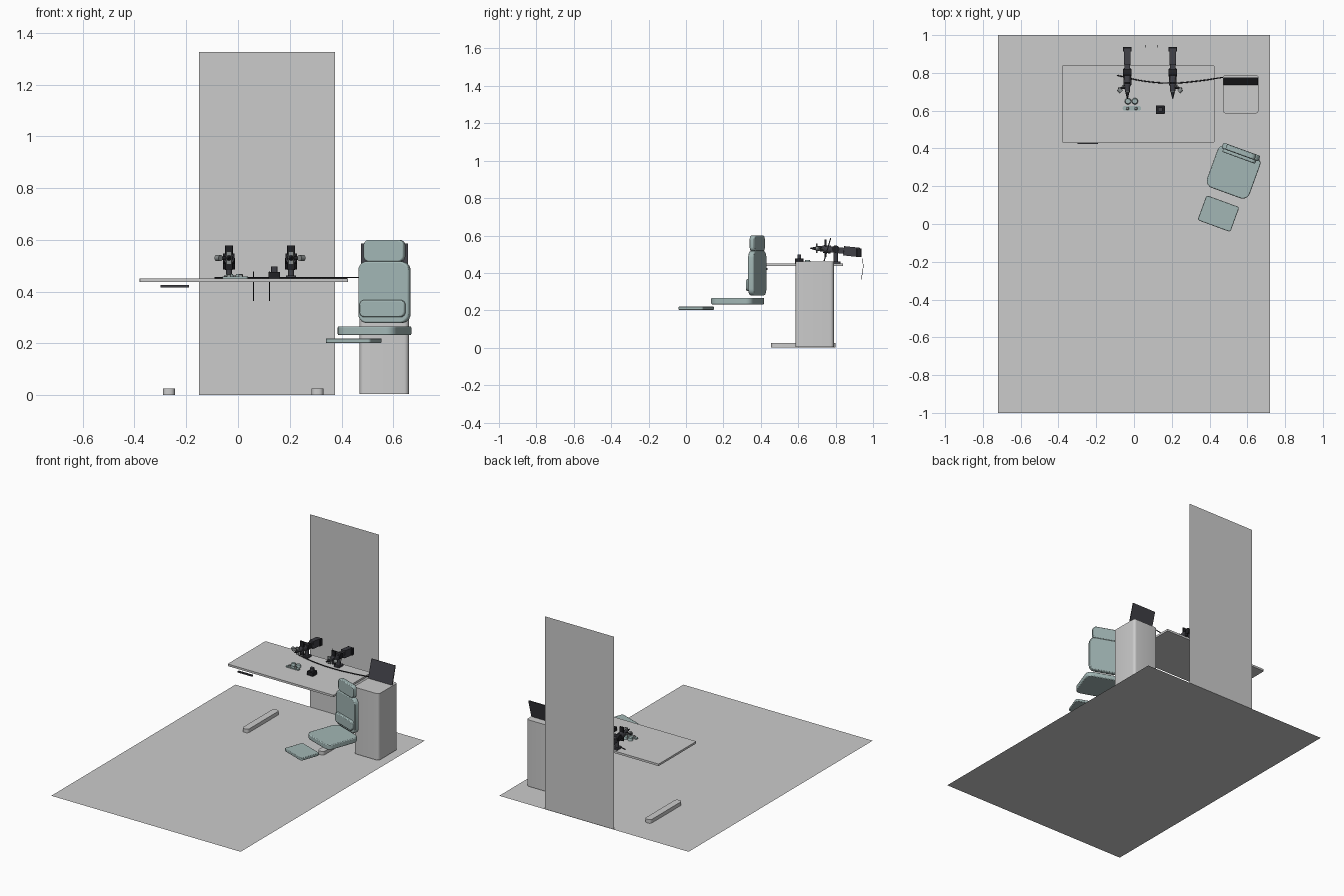
import bpy, bmesh, math
from mathutils import Vector, Matrix

cube = bpy.data.objects.get("Cube")
if cube:
    bpy.data.objects.remove(cube, do_unlink=True)


def material(name, rgb):
    m = bpy.data.materials.new(name)
    m.use_nodes = True
    m.diffuse_color = (*rgb, 1)
    m.node_tree.nodes["Principled BSDF"].inputs["Base Color"].default_value = (*rgb, 1)
    return m


GREY = material("light grey", (0.6, 0.6, 0.6))
TEAL = material("grey teal", (0.36, 0.47, 0.46))
DARK = material("charcoal", (0.05, 0.05, 0.06))
BLACK = material("black", (0.015, 0.015, 0.018))
STEEL = material("mid grey", (0.25, 0.27, 0.27))


def finish(name, bm, mat, matrix=Matrix(), smooth=False):
    bmesh.ops.recalc_face_normals(bm, faces=bm.faces[:])
    me = bpy.data.meshes.new(name)
    bm.to_mesh(me)
    bm.free()
    me.materials.append(mat)
    ob = bpy.data.objects.new(name, me)
    bpy.context.collection.objects.link(ob)
    ob.matrix_world = matrix
    if smooth:
        bpy.ops.object.select_all(action='DESELECT')
        ob.select_set(True)
        bpy.context.view_layer.objects.active = ob
        bpy.ops.object.shade_smooth_by_angle(angle=math.radians(35))
    return ob


def slab(name, w, h, d, r, mat, matrix, upright=False, edge=0.0):
    """Rounded rectangle w x h extruded by d; upright turns the profile into the xz plane."""
    bm = bmesh.new()
    ring = []
    steps = 5 if r > 0 else 0
    for q, (sx, sy) in enumerate(((1, 1), (-1, 1), (-1, -1), (1, -1))):
        for k in range(steps + 1):
            a = math.radians(90 * q + (90 * k / steps if steps else 0))
            ring.append(bm.verts.new((sx * (w / 2 - r) + r * math.cos(a),
                                      sy * (h / 2 - r) + r * math.sin(a), -d / 2)))
    face = bm.faces.new(ring)
    out = bmesh.ops.extrude_face_region(bm, geom=[face])
    bmesh.ops.translate(bm, vec=(0, 0, d),
                        verts=[v for v in out["geom"] if isinstance(v, bmesh.types.BMVert)])
    if upright:
        bmesh.ops.rotate(bm, verts=bm.verts[:], matrix=Matrix.Rotation(math.pi / 2, 3, 'X'))
    ob = finish(name, bm, mat, matrix, smooth=r > 0)
    if edge:
        b = ob.modifiers.new("soft edge", 'BEVEL')
        b.width, b.segments, b.limit_method = edge, 2, 'ANGLE'
        b.angle_limit = math.radians(50)
    return ob


def at(x, y, z):
    return Matrix.Translation((x, y, z))


def box(name, lo, hi, mat, r=0.0):
    s = [b - a for a, b in zip(lo, hi)]
    c = [(a + b) / 2 for a, b in zip(lo, hi)]
    return slab(name, s[0], s[1], s[2], r, mat, at(*c))


def rod(name, a, b, r1, r2, mat, sides=16):
    a, b = Vector(a), Vector(b)
    bm = bmesh.new()
    bmesh.ops.create_cone(bm, cap_ends=True, segments=sides, radius1=r1, radius2=r2,
                          depth=(b - a).length)
    rot = (b - a).to_track_quat('Z', 'Y').to_matrix().to_4x4()
    return finish(name, bm, mat, at(*((a + b) / 2)) @ rot, smooth=True)


def cable(name, pts, r, mat=BLACK):
    cu = bpy.data.curves.new(name, 'CURVE')
    cu.dimensions = '3D'
    cu.bevel_depth, cu.bevel_resolution, cu.resolution_u = r, 1, 8
    sp = cu.splines.new('BEZIER')
    sp.bezier_points.add(len(pts) - 1)
    for p, co in zip(sp.bezier_points, pts):
        p.co = co
        p.handle_left_type = p.handle_right_type = 'AUTO'
    cu.materials.append(mat)
    ob = bpy.data.objects.new(name, cu)
    bpy.context.collection.objects.link(ob)


def sheet(name, corners, mat):
    bm = bmesh.new()
    bm.faces.new([bm.verts.new(c) for c in corners])
    me = finish(name, bm, mat)
    return me


# Room: floor and back panel
sheet("floor", [(-0.72, -1, 0), (0.72, -1, 0), (0.72, 1, 0), (-0.72, 1, 0)], GREY)
sheet("back_panel", [(-0.15, 0.997, 0), (0.375, 0.997, 0),
                     (0.375, 0.997, 1.325), (-0.15, 0.997, 1.325)], GREY)

# Table top, floor feet and the control strip under the front edge
box("table_top", (-0.38, 0.43, 0.437), (0.425, 0.84, 0.451), GREY, 0.004)
for side, x in (("right", -0.267), ("left", 0.307)):
    box(f"table_foot_{side}", (x - 0.023, 0.455, 0.001), (x + 0.023, 0.80, 0.026), GREY, 0.018)
box("control_strip", (-0.30, 0.424, 0.416), (-0.19, 0.436, 0.425), DARK)

# Cabinet with a tilted screen
box("cabinet", (0.47, 0.585, 0.005), (0.66, 0.79, 0.462), GREY, 0.018)
tilt = Matrix.Rotation(-math.atan2(0.035, 0.122), 4, 'X')
slab("screen", 0.182, 0.127, 0.006, 0.003, DARK, at(0.566, 0.756, 0.525) @ tilt, upright=True)

# Chair, turned towards the table
chair = at(0.447, 0.055, 0) @ Matrix.Rotation(math.radians(-20), 4, 'Z')
slab("footrest", 0.185, 0.14, 0.018, 0.012, TEAL, chair @ at(0, 0, 0.211), edge=0.003)
slab("seat", 0.24, 0.238, 0.034, 0.04, TEAL, chair @ at(0, 0.235, 0.249), edge=0.005)
slab("backrest", 0.208, 0.238, 0.032, 0.035, TEAL, chair @ at(0, 0.347, 0.398), True, 0.006)
slab("lumbar_pad", 0.185, 0.066, 0.022, 0.02, TEAL, chair @ at(0, 0.325, 0.335), True, 0.005)
slab("headrest", 0.165, 0.084, 0.03, 0.022, TEAL, chair @ at(0, 0.347, 0.558), True, 0.005)

# Two mirrored instrument arms on the table
for side, xc, s in (("right", -0.035, -1), ("left", 0.205, 1)):
    def part(n):
        return f"arm_{side}_{n}"

    def abox(n, w, y0, y1, z0, z1, mat=DARK):
        box(part(n), (xc - w / 2, y0, z0), (xc + w / 2, y1, z1), mat, 0.004)

    def arod(n, a, b, r1, r2, mat=DARK):
        rod(part(n), (xc + s * a[0], a[1], a[2]), (xc + s * b[0], b[1], b[2]), r1, r2, mat)

    abox("clamp", 0.04, 0.775, 0.825, 0.451, 0.462)
    arod("post", (0, 0.80, 0.46), (0, 0.80, 0.515), 0.012, 0.012)
    slope = Matrix.Rotation(math.radians(-6), 4, 'X')
    slab(part("beam"), 0.028, 0.17, 0.032, 0.004, DARK, at(xc, 0.845, 0.518) @ slope)
    slab(part("motor"), 0.034, 0.085, 0.05, 0.005, DARK, at(xc, 0.885, 0.514) @ slope)
    abox("end_cap", 0.045, 0.912, 0.938, 0.485, 0.53, BLACK)
    arod("shoulder", (-0.022, 0.80, 0.527), (0.022, 0.80, 0.527), 0.02, 0.02, BLACK)
    arod("collar", (0, 0.735, 0.528), (0, 0.775, 0.525), 0.021, 0.021)
    abox("fin", 0.03, 0.74, 0.752, 0.485, 0.578, BLACK)
    abox("fin_front", 0.022, 0.695, 0.703, 0.506, 0.556, STEEL)
    arod("wrist", (0, 0.70, 0.53), (0, 0.74, 0.53), 0.013, 0.016)
    arod("tip", (0, 0.662, 0.532), (0, 0.702, 0.53), 0.002, 0.012, BLACK)
    arod("side_pin", (0, 0.725, 0.53), (0.05, 0.715, 0.53), 0.006, 0.006, BLACK)
    arod("side_knob", (0.032, 0.70, 0.53), (0.048, 0.715, 0.53), 0.012, 0.012, STEEL)
    arod("side_lever", (0.02, 0.735, 0.528), (0.042, 0.70, 0.528), 0.005, 0.005, STEEL)

# Handheld pieces lying on the table
for i, x in enumerate((-0.032, 0.005)):
    rod(f"pod_{i + 1}", (x, 0.65, 0.451), (x, 0.65, 0.468), 0.017, 0.013, TEAL)
box("pod_bridge", (-0.032, 0.645, 0.452), (0.005, 0.655, 0.462), STEEL)
box("pod_tray", (-0.06, 0.601, 0.451), (0.038, 0.624, 0.458), TEAL, 0.01)
for i, x in enumerate((-0.035, 0.01)):
    rod(f"tray_button_{i + 1}", (x, 0.612, 0.457), (x, 0.612, 0.467), 0.009, 0.007, STEEL, 12)

# Small dark device with a raised grip
box("device_base", (0.117, 0.582, 0.451), (0.163, 0.628, 0.476), BLACK, 0.004)
box("device_grip", (0.128, 0.596, 0.476), (0.152, 0.616, 0.498), DARK, 0.003)

# Cables: one across the table, two hanging behind it
cable("table_cable", [(-0.09, 0.787, 0.454), (0.05, 0.757, 0.454), (0.2, 0.746, 0.454),
                      (0.34, 0.757, 0.454), (0.475, 0.777, 0.455)], 0.003)
for i, x in enumerate((0.06, 0.122)):
    cable(f"hanging_cable_{i + 1}", [(x, 0.945, 0.478), (x, 0.946, 0.42), (x, 0.936, 0.365)], 0.0015)
